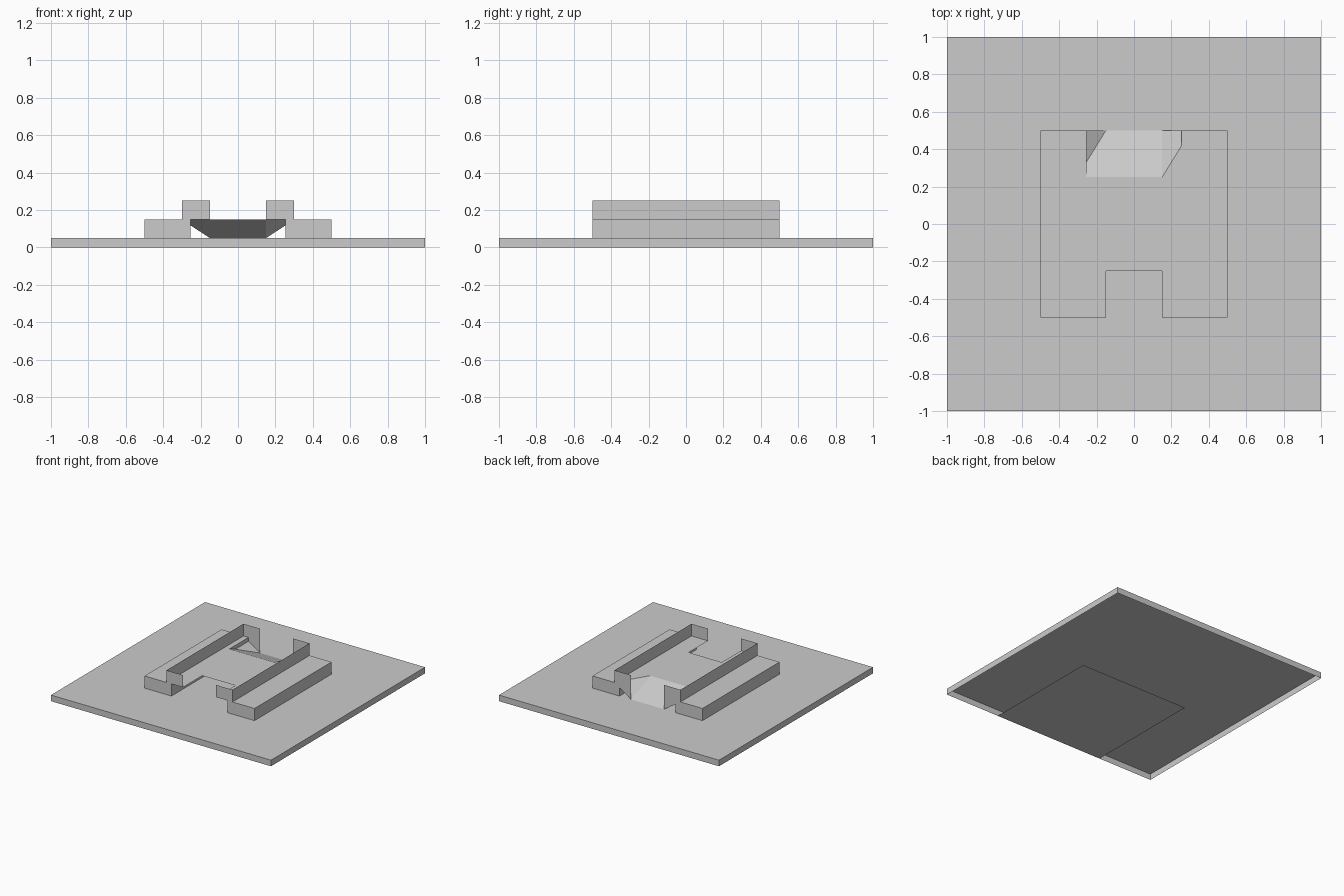
import bpy

if "Cube" in bpy.data.objects:
    bpy.data.objects.remove(bpy.data.objects["Cube"])

Z0, Z1, Z2 = 0.05, 0.15, 0.25      # plate top, deck, rail top
SLOT, GAP = 0.255, 0.15            # slot half width, opening half width
ZD = 0.118                         # top of the chamfer at the slot's back


def make(name, faces):
    """One flat-shaded object from a list of polygons."""
    verts, idx = [], []
    for f in faces:
        idx.append(range(len(verts), len(verts) + len(f)))
        verts += f
    me = bpy.data.meshes.new(name)
    me.from_pydata(verts, [], [list(i) for i in idx])
    me.update()
    ob = bpy.data.objects.new(name, me)
    bpy.context.collection.objects.link(ob)
    return ob


def wall(x, z0, z1, facing):
    """Lengthwise upright sheet, facing +x or -x."""
    f = [(x, -.5, z0), (x, .5, z0), (x, .5, z1), (x, -.5, z1)]
    return f if facing > 0 else f[::-1]


def cap(profile, y, side):
    """End sheet from an x-z profile, mirrored by side, facing outward in y."""
    f = [(side * x, y, z) for x, z in profile]
    return f if side * y > 0 else f[::-1]


# Base plate: open underneath
c = [(-1, -1), (1, -1), (1, 1), (-1, 1)]
plate = [[(x, y, Z0) for x, y in c]]
for a, b in zip(c, c[1:] + c[:1]):
    plate.append([(*a, 0), (*b, 0), (*b, Z0), (*a, Z0)])
make("base_plate", plate)

# Panel under the front half of the plate
make("under_panel", [[(-.5, 0, 0), (.5, 0, 0), (.5, -1, 0), (-.5, -1, 0)]])

# Deck with the front notch and the rear opening
deck = [(-.5, -.5), (-GAP, -.5), (-GAP, -.25), (GAP, -.25), (GAP, -.5), (.5, -.5),
        (.5, .5), (SLOT, .5), (SLOT, .42), (GAP, .25), (-SLOT, .25), (-SLOT, .5), (-.5, .5)]
make("deck", [[(x, y, Z1) for x, y in deck]])

# Housing sides, rails, slot walls and end caps
outer = [(GAP, Z2), (.3, Z2), (.3, Z1), (.5, Z1), (.5, Z0), (SLOT, Z0)]
front = outer + [(SLOT, Z1), (GAP, Z1)]
back = outer + [(SLOT, ZD), (GAP, Z0)]
for s, label in ((-1, "left"), (1, "right")):
    make(label + "_housing_side", [wall(s * .5, Z0, Z1, s)])
    make(label + "_rail", [wall(s * .3, Z1, Z2, s)])
    make(label + "_slot_wall", [wall(s * SLOT, Z0, Z1, -s)])
    make(label + "_front_cap", [cap(front, -.5, s)])
    make(label + "_back_cap", [cap(back, .5, s)])

# Rear ramp with its side chamfers
make("ramp", [
    [(-SLOT, .25, Z1), (-SLOT, .33, ZD), (-GAP, .5, Z0), (GAP, .5, Z0), (GAP, .25, Z1)][::-1],
    [(-SLOT, .33, ZD), (-GAP, .5, Z0), (-SLOT, .5, ZD)],
    [(GAP, .25, Z1), (SLOT, .42, Z1), (SLOT, .5, ZD), (GAP, .5, Z0)],
])
